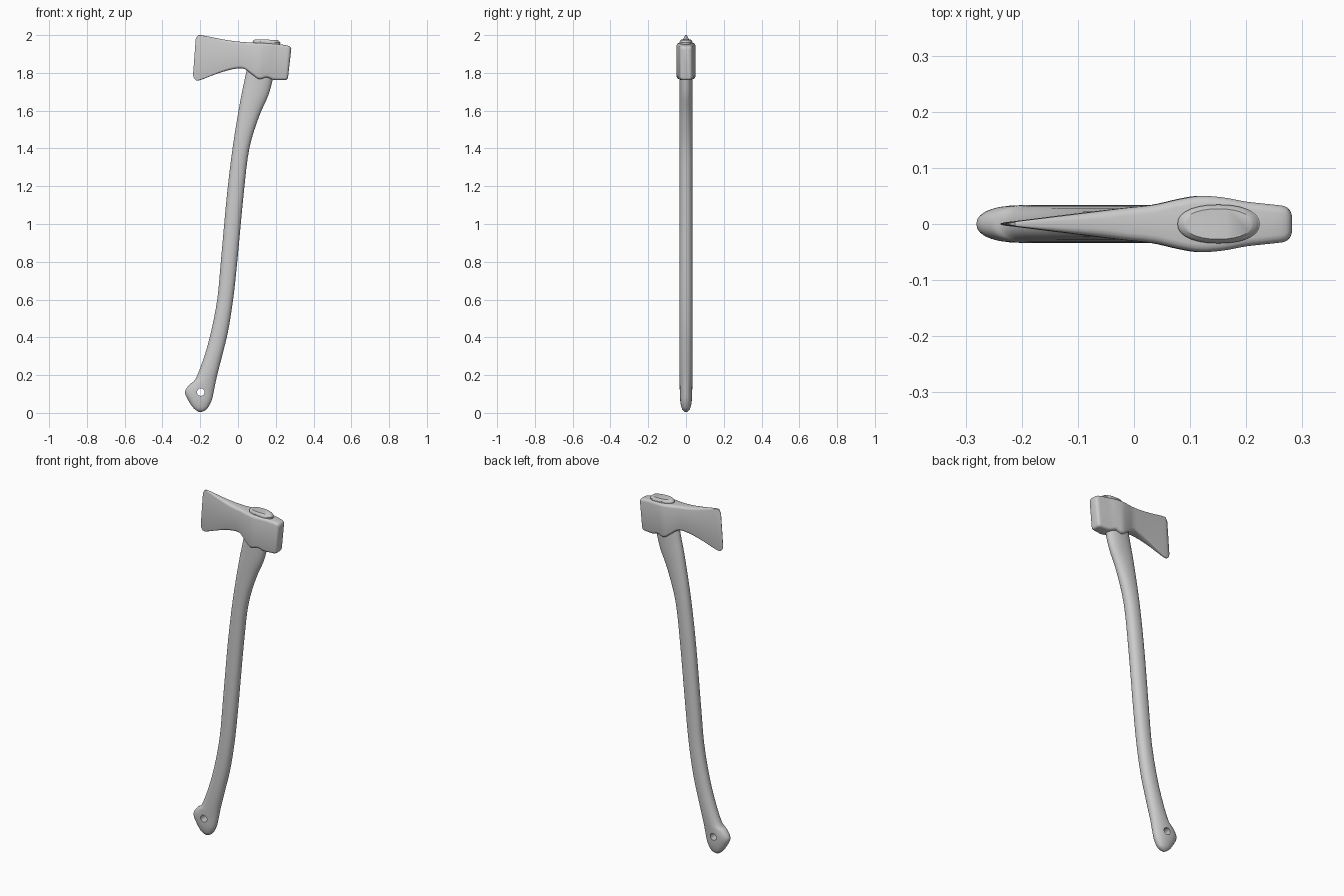
import bpy, bmesh, math
from mathutils import Vector

if "Cube" in bpy.data.objects:
    bpy.data.objects.remove(bpy.data.objects["Cube"])


def smooth_rows(rows, steps):
    """Catmull-Rom interpolation between key sections."""
    out = []
    for i in range(len(rows) - 1):
        a, b, c, d = (Vector(rows[max(0, min(len(rows) - 1, i + k))]) for k in (-1, 0, 1, 2))
        for s in range(steps):
            t = s / steps
            out.append(0.5 * (2 * b + (c - a) * t + (2 * a - 5 * b + 4 * c - d) * t * t
                              + (3 * b - a - 3 * c + d) * t ** 3))
    return out + [Vector(rows[-1])]


def loft(name, rings):
    """Skin closed rings of points and cap both ends."""
    bm = bmesh.new()
    loops = [[bm.verts.new(p) for p in r] for r in rings]
    n = len(loops[0])
    for a, b in zip(loops, loops[1:]):
        for i in range(n):
            j = (i + 1) % n
            bm.faces.new((a[i], a[j], b[j], b[i]))
    bm.faces.new(loops[0])
    bm.faces.new(loops[-1])
    bmesh.ops.recalc_face_normals(bm, faces=bm.faces)
    me = bpy.data.meshes.new(name)
    bm.to_mesh(me)
    bm.free()
    ob = bpy.data.objects.new(name, me)
    bpy.context.collection.objects.link(ob)
    return ob


def activate(ob):
    bpy.ops.object.select_all(action='DESELECT')
    ob.select_set(True)
    bpy.context.view_layer.objects.active = ob


def oval_ring(row, n=28):
    lx, lz, rx, rz, hy = row
    pts = []
    for i in range(n):
        a = 2 * math.pi * i / n
        c, s = math.cos(a), math.sin(a)
        u = math.copysign(abs(c) ** 0.9, c) * 0.5 + 0.5
        y = math.copysign(abs(s) ** 0.9, s) * hy
        pts.append((lx + (rx - lx) * u, y, lz + (rz - lz) * u))
    return pts


def head_ring(row):
    xt, zt, xb, zb, hy = row
    h = zt - zb
    r = min(0.014, hy * 0.6)
    pts = []
    for sy, sz, start in ((1, 1, 0), (-1, 1, 90), (-1, -1, 180), (1, -1, 270)):
        for k in range(4):
            a = math.radians(start + 30 * k)
            y = sy * (hy - r) + r * math.cos(a)
            z = (zt + zb) / 2 + sz * (h / 2 - r) + r * math.sin(a)
            t = (z - zb) / h
            pts.append((xb + (xt - xb) * t, y, z))
    return pts


# Handle: left edge x, z, right edge x, z, half thickness
handle_keys = [
    (-.207, .005, -.193, .005, .006), (-.232, .022, -.165, .020, .021),
    (-.257, .056, -.141, .062, .030), (-.281, .108, -.128, .115, .033),
    (-.257, .150, -.118, .165, .034), (-.226, .178, -.105, .220, .034),
    (-.185, .280, -.082, .310, .034), (-.146, .415, -.053, .430, .034),
    (-.110, .600, -.026, .600, .034), (-.090, .810, -.004, .800, .034),
    (-.058, 1.16, .030, 1.16, .034), (-.026, 1.42, .060, 1.40, .034),
    (.010, 1.64, .112, 1.57, .034), (.030, 1.74, .160, 1.68, .034),
    (.047, 1.82, .187, 1.78, .034), (.076, 1.95, .221, 1.94, .034),
    (.078, 1.968, .222, 1.962, .034), (.090, 1.978, .210, 1.974, .027)]
handle = loft("handle", [oval_ring(r) for r in smooth_rows(handle_keys, 4)])

# Hanging hole through the knob
bpy.ops.mesh.primitive_cylinder_add(vertices=20, radius=0.02, depth=0.3,
                                    location=(-.197, 0, .11), rotation=(math.pi / 2, 0, 0))
cutter = bpy.context.object
cutter.name = "hole_cutter"
cutter.hide_render = True
activate(handle)
mod = handle.modifiers.new("hole", 'BOOLEAN')
mod.operation = 'DIFFERENCE'
mod.solver = 'EXACT'
mod.object = cutter
bpy.ops.object.modifier_apply(modifier=mod.name)
bpy.data.objects.remove(cutter)

# Axe head: top x, z, bottom x, z, half thickness, from edge to poll
head_keys = [
    (-.224, 1.978, -.238, 1.790, .001), (-.215, 1.993, -.230, 1.768, .003),
    (-.198, 2.000, -.205, 1.761, .006), (-.100, 1.981, -.110, 1.796, .018),
    (-.020, 1.968, -.025, 1.820, .028), (.035, 1.963, .030, 1.822, .034),
    (.080, 1.960, .075, 1.791, .044), (.120, 1.958, .112, 1.767, .050),
    (.162, 1.956, .152, 1.776, .047), (.200, 1.953, .188, 1.763, .040),
    (.245, 1.948, .230, 1.762, .035), (.268, 1.943, .253, 1.763, .032),
    (.278, 1.937, .262, 1.768, .026), (.282, 1.928, .265, 1.776, .017)]
head = loft("axe_head", [head_ring(r) for r in smooth_rows(head_keys, 4)])

for ob in (handle, head):
    activate(ob)
    bpy.ops.object.shade_smooth_by_angle(angle=math.radians(40))
